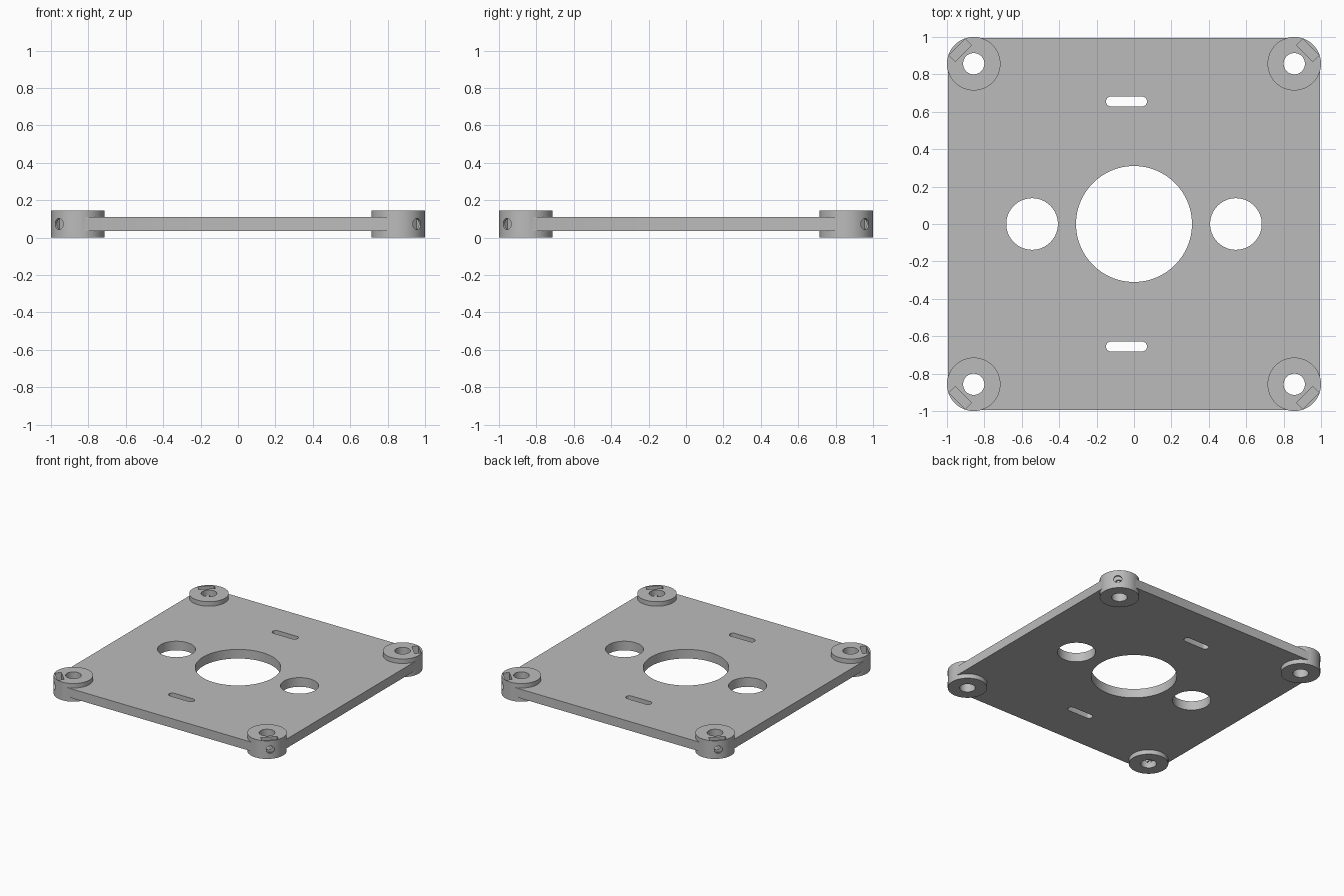
import bpy, math
from mathutils import Matrix, Vector

cube = bpy.data.objects.get("Cube")
if cube:
    bpy.data.objects.remove(cube, do_unlink=True)

BOSS, BOSS_R, HEIGHT = 0.857, 0.143, 0.145
LOW, HIGH, EDGE = 0.036, 0.109, 0.994
MID = HEIGHT / 2

grey = bpy.data.materials.new("plain grey")
grey.use_nodes = True
grey.diffuse_color = (0.5, 0.5, 0.5, 1)
grey.node_tree.nodes["Principled BSDF"].inputs["Base Color"].default_value = (0.5, 0.5, 0.5, 1)


def prism(name, outline, z0, z1, matrix=Matrix()):
    """Extrude a counter-clockwise outline from z0 to z1."""
    n = len(outline)
    verts = [matrix @ Vector((x, y, z)) for z in (z0, z1) for x, y in outline]
    faces = [list(range(n))[::-1], list(range(n, 2 * n))]
    faces += [[i, (i + 1) % n, n + (i + 1) % n, n + i] for i in range(n)]
    mesh = bpy.data.meshes.new(name)
    mesh.from_pydata(verts, [], faces)
    mesh.materials.append(grey)
    obj = bpy.data.objects.new(name, mesh)
    bpy.context.collection.objects.link(obj)
    return obj


def circle(x, y, r, n=64):
    return [(x + r * math.cos(2 * math.pi * i / n), y + r * math.sin(2 * math.pi * i / n))
            for i in range(n)]


def slot(x, y, half, r, n=12):
    points = []
    for side, start in ((1, -math.pi / 2), (-1, math.pi / 2)):
        for i in range(n + 1):
            a = start + math.pi * i / n
            points.append((x + side * (half - r) + r * math.cos(a), y + r * math.sin(a)))
    return points


def combine(target, tool, operation):
    mod = target.modifiers.new(operation, "BOOLEAN")
    mod.operation, mod.solver, mod.object = operation, "EXACT", tool
    bpy.context.view_layer.objects.active = target
    bpy.ops.object.modifier_apply(modifier=mod.name)
    bpy.data.objects.remove(tool, do_unlink=True)


# Plate, its corners tucked inside the round bosses
outline = [(EDGE, -BOSS), (EDGE, BOSS), (BOSS, EDGE), (-BOSS, EDGE),
           (-EDGE, BOSS), (-EDGE, -BOSS), (-BOSS, -EDGE), (BOSS, -EDGE)]
plate = prism("mounting_plate", outline, LOW, HIGH)

# Large centre hole, two side holes and two cable slots
for shape in (circle(0, 0, 0.31, 96), circle(0.545, 0, 0.138), circle(-0.545, 0, 0.138),
              slot(-0.04, 0.655, 0.11, 0.027), slot(-0.04, -0.655, 0.11, 0.027)):
    combine(plate, prism("hole_cutter", shape, -0.1, 0.3), "DIFFERENCE")

# Corner bosses: shaft hole, nut pocket from above, radial screw hole
corners = [(sx * BOSS, sy * BOSS) for sx in (-1, 1) for sy in (-1, 1)]
for x, y in corners:
    combine(plate, prism("corner_boss", circle(x, y, BOSS_R), 0, HEIGHT), "UNION")
for x, y in corners:
    combine(plate, prism("shaft_cutter", circle(x, y, 0.057, 48), -0.1, 0.3), "DIFFERENCE")
    place = Matrix.Translation((x, y, 0)) @ Matrix.Rotation(math.atan2(y, x), 4, "Z")
    pocket = [(0.078, -0.061), (0.126, -0.061), (0.126, 0.061), (0.078, 0.061)]
    combine(plate, prism("nut_cutter", pocket, 0.025, 0.3, place), "DIFFERENCE")
    radial = place @ Matrix.Translation((0, 0, MID)) @ Matrix.Rotation(math.pi / 2, 4, "Y")
    combine(plate, prism("screw_cutter", circle(0, 0, 0.03, 32), 0.02, 0.2, radial), "DIFFERENCE")

# Smooth the round walls, keep edges sharp
bpy.ops.object.select_all(action="DESELECT")
plate.select_set(True)
bpy.context.view_layer.objects.active = plate
bpy.ops.object.shade_smooth_by_angle(angle=math.radians(30))
